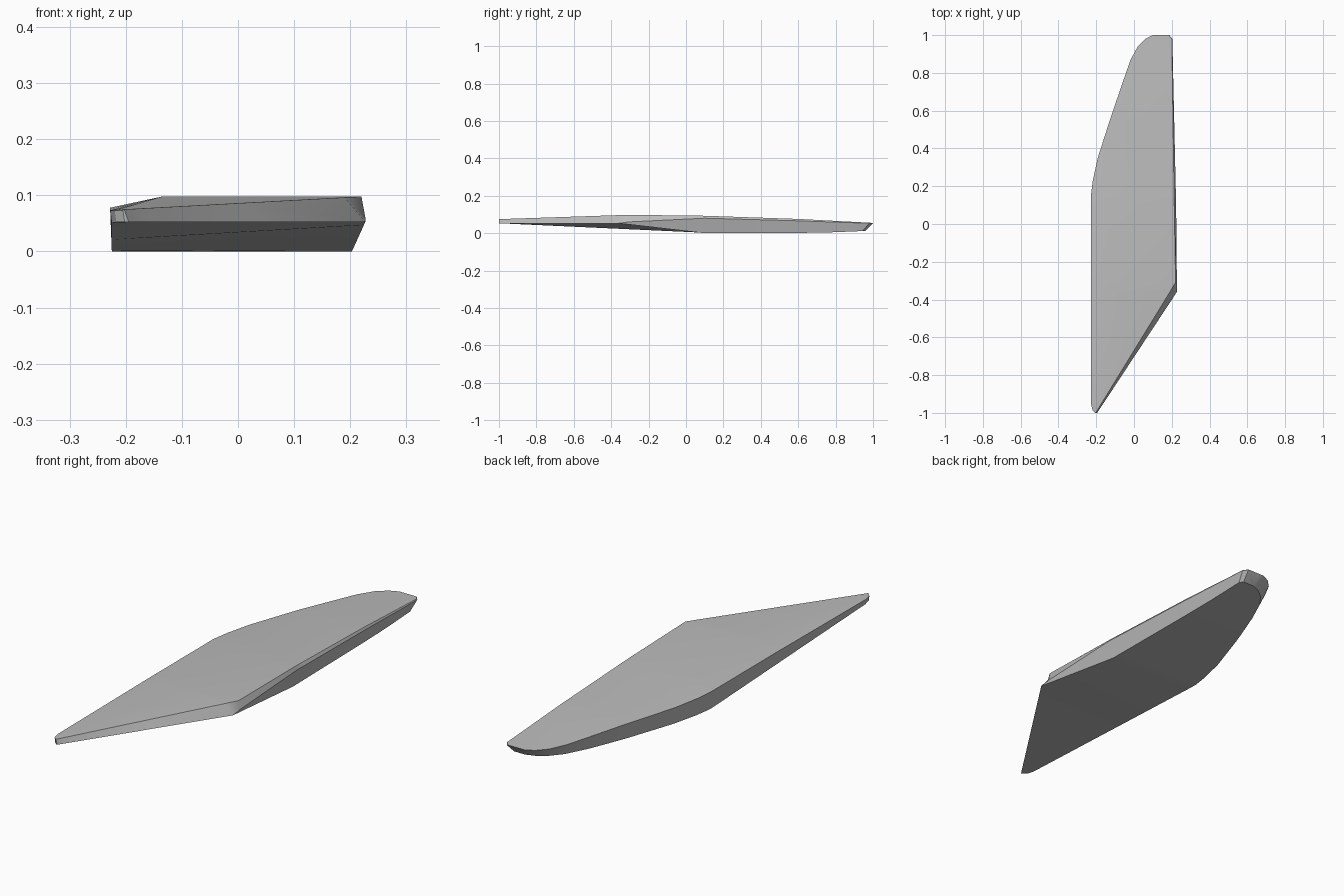
import bpy
import bmesh

cube = bpy.data.objects.get("Cube")
if cube:
    bpy.data.objects.remove(cube)


def along(curve, y):
    """Read a value at y from a list of (y, value) points."""
    if y <= curve[0][0]:
        return curve[0][1]
    for (start, low), (end, high) in zip(curve, curve[1:]):
        if y <= end:
            return low + (high - low) * (y - start) / (end - start)
    return curve[-1][1]


# Plan outline: x of each long edge at chosen y positions
left_edge = [(-1, -.205), (-.985, -.22), (-.95, -.228), (.15, -.228), (.23, -.218),
             (.35, -.192), (.55, -.128), (.75, -.06), (.87, -.018),
             (.94, .02), (.98, .06), (1, .1)]
ridge_edge = [(-1, -.205), (-.95, -.208), (-.31, -.135), (.15, -.135),
              (.55, -.05), (.87, .03), (1, .12)]
top_right = [(-1, -.203), (-.36, .19), (-.31, .22), (.1, .213), (.98, .2), (1, .185)]
outer_right = [(-1, -.195), (-.36, .227), (-.31, .227), (.1, .223), (.98, .203), (1, .187)]
lower_right = [(-1, -.195), (-.36, .227), (.1, .203), (.98, .193), (1, .18)]
lower_inset = [(.1, .003), (.6, .01), (1, .025)]

# Heights along the same edges
top_height = [(-1, .075), (-.31, .098), (.1, .093), (.6, .076), (1, .055)]
left_height = [(-1, .073), (-.31, .078), (.15, .078), (.6, .071), (1, .055)]
outer_height = [(-1, .053), (-.36, .053), (-.31, .06), (.1, .08), (.6, .066), (1, .052)]
lower_right_height = [(-1, .053), (-.36, .053), (.1, 0), (.7, .002), (1, .012)]
lower_left_height = [(-1, .053), (.15, 0), (.7, .002), (1, .012)]

stations = sorted({point[0] for point in left_edge + top_right + top_height + [(-.65, 0)]})


def section(y):
    """Six corners of the slab's cross-section, clockwise from the upper left."""
    under_y = y - max(0, y - .8) * .2
    top = along(top_height, y)
    return [
        (along(left_edge, y), y, along(left_height, y)),
        (along(ridge_edge, y), y, top),
        (along(top_right, y), y, top),
        (along(outer_right, y), y, along(outer_height, y)),
        (along(lower_right, y), under_y, along(lower_right_height, y)),
        (along(left_edge, y) + along(lower_inset, y), under_y, along(lower_left_height, y)),
    ]


# Loft the sections into one closed slab
bm = bmesh.new()
rings = [[bm.verts.new(corner) for corner in section(y)] for y in stations]
for near, far in zip(rings, rings[1:]):
    for i in range(len(near)):
        j = (i + 1) % len(near)
        bm.faces.new((near[i], near[j], far[j], far[i]))
bm.faces.new(rings[0])
bm.faces.new(rings[-1])
bmesh.ops.remove_doubles(bm, verts=bm.verts, dist=.0005)
bmesh.ops.recalc_face_normals(bm, faces=bm.faces)

mesh = bpy.data.meshes.new("tapered_slab")
bm.to_mesh(mesh)
bm.free()
slab = bpy.data.objects.new("tapered_slab", mesh)
bpy.context.collection.objects.link(slab)

# Plain grey finish
grey = bpy.data.materials.new("plain_grey")
grey.use_nodes = True
colour = (.5, .5, .5, 1)
grey.diffuse_color = colour
grey.node_tree.nodes["Principled BSDF"].inputs["Base Color"].default_value = colour
mesh.materials.append(grey)

bpy.context.view_layer.objects.active = slab
slab.select_set(True)
bpy.ops.object.shade_smooth_by_angle(angle=.5)
